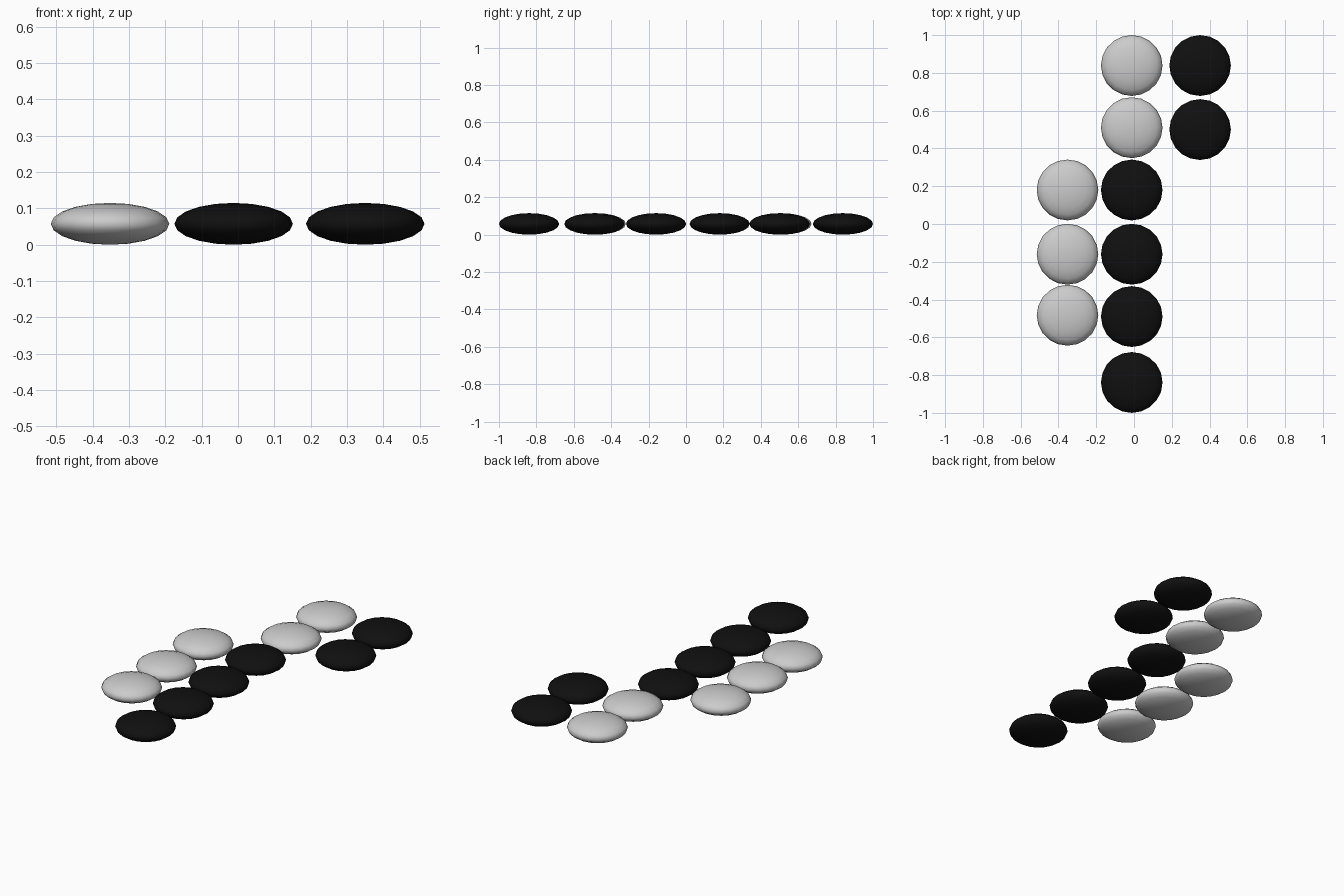
import bpy

if "Cube" in bpy.data.objects:
    bpy.data.objects.remove(bpy.data.objects["Cube"])

RX, RY, RZ = 0.163, 0.161, 0.0575

black = bpy.data.materials.new("black")
black.diffuse_color = (0.005, 0.005, 0.005, 1)
black.use_nodes = True
black.node_tree.nodes["Principled BSDF"].inputs["Base Color"].default_value = black.diffuse_color


def stone(name, x, y, mat=None):
    # Lens-shaped playing stone: a flattened sphere
    bpy.ops.mesh.primitive_uv_sphere_add(segments=20, ring_count=10, radius=1,
                                         location=(x, y, RZ))
    ob = bpy.context.object
    ob.name = name
    ob.scale = (RX, RY, RZ)
    bpy.ops.object.transform_apply(location=False, rotation=False, scale=True)
    bpy.ops.object.shade_smooth()
    if mat:
        ob.data.materials.append(mat)


# Light stones: two in the middle column, three in the left column
for x, y in [(-0.012, 0.839), (-0.012, 0.51),
             (-0.352, 0.18), (-0.352, -0.16), (-0.352, -0.483)]:
    stone("light_stone", x, y)

# Dark stones: two in the right column, four in the middle column
for x, y in [(0.35, 0.839), (0.35, 0.50),
             (-0.012, 0.18), (-0.012, -0.16), (-0.012, -0.49), (-0.012, -0.839)]:
    stone("dark_stone", x, y, black)
